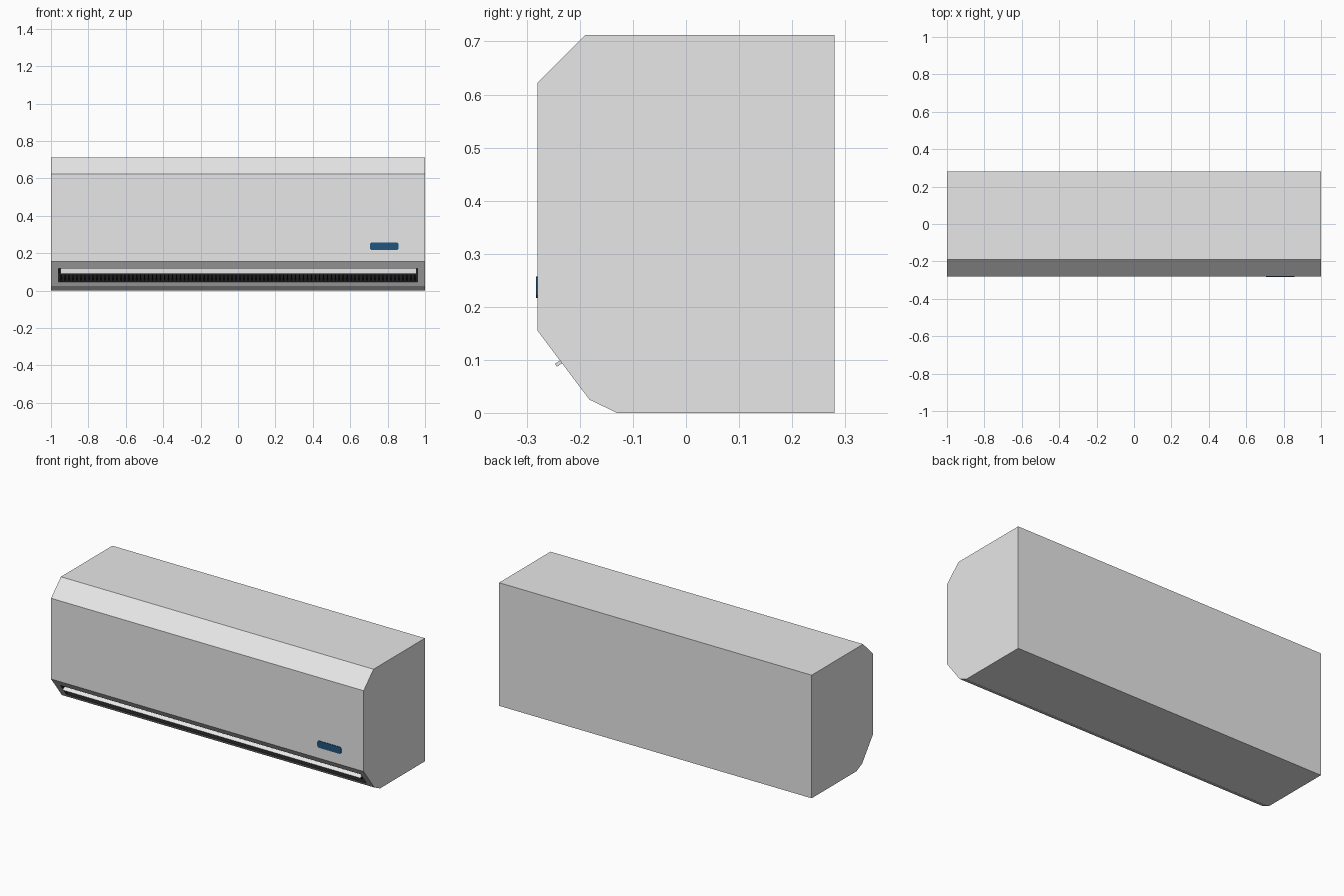
import bpy, bmesh
from mathutils import Vector

if "Cube" in bpy.data.objects:
    bpy.data.objects.remove(bpy.data.objects["Cube"])


def material(name, rgb):
    m = bpy.data.materials.new(name)
    m.diffuse_color = (*rgb, 1)
    m.use_nodes = True
    m.node_tree.nodes["Principled BSDF"].inputs["Base Color"].default_value = m.diffuse_color
    return m


WHITE = material("white_plastic", (0.8, 0.8, 0.8))
BLACK = material("black_interior", (0.012, 0.012, 0.012))
BLUE = material("blue_display", (0.014, 0.09, 0.21))


def add_prism(bm, profile, x0, x1):
    """Extrude a (y, z) profile from x0 to x1."""
    a = [bm.verts.new((x0, y, z)) for y, z in profile]
    b = [bm.verts.new((x1, y, z)) for y, z in profile]
    bm.faces.new(a)
    bm.faces.new(b[::-1])
    n = len(a)
    for i in range(n):
        bm.faces.new((a[i], b[i], b[(i + 1) % n], a[(i + 1) % n]))


def finish(bm, name, *mats):
    bmesh.ops.recalc_face_normals(bm, faces=bm.faces)
    me = bpy.data.meshes.new(name)
    bm.to_mesh(me)
    bm.free()
    for m in mats:
        me.materials.append(m)
    ob = bpy.data.objects.new(name, me)
    bpy.context.collection.objects.link(ob)
    return ob


INWARD = Vector((0, 0.8, 0.6))       # into the sloped outlet face
SLOT_HI, SLOT_LO = 0.118, 0.045      # slot height range


def slope_y(z):
    """y of the sloped outlet face at height z."""
    return -0.28 + (0.155 - z) * 0.098 / 0.13


# Casing with a recessed air outlet in the sloped face
bm = bmesh.new()
add_prism(bm, [(0.28, 0), (0.28, 0.712), (-0.19, 0.712), (-0.28, 0.622),
               (-0.28, 0.155), (-0.182, 0.025), (-0.13, 0)], -1, 1)
bmesh.ops.recalc_face_normals(bm, faces=bm.faces)
slope = min(bm.faces, key=lambda f: (f.normal + INWARD).length)
bmesh.ops.inset_region(bm, faces=[slope], thickness=0.03)
for v in slope.verts:
    z = SLOT_HI if v.co.z > 0.09 else SLOT_LO
    v.co = (0.96 if v.co.x > 0 else -0.96, slope_y(z), z)
ext = bmesh.ops.extrude_discrete_faces(bm, faces=[slope])
floor = ext["faces"][0]
bmesh.ops.translate(bm, verts=floor.verts, vec=INWARD * 0.08)
floor.material_index = 1
for e in floor.edges:
    for f in e.link_faces:
        f.material_index = 1
finish(bm, "casing", WHITE, BLACK)


# Row of upright guide fins inside the outlet
def at(z, depth):
    return (slope_y(z) + INWARD.y * depth, z + INWARD.z * depth)


bm = bmesh.new()
fins = 90
for i in range(fins):
    x = -0.945 + 1.89 * i / (fins - 1)
    add_prism(bm, [at(0.046, 0.015), at(0.088, 0.015), at(0.088, 0.079), at(0.046, 0.079)],
              x - 0.003, x + 0.003)
finish(bm, "guide_fins", BLACK)

# Long tilted louvre poking out of the outlet
bm = bmesh.new()
tip, along, thick = Vector((-0.247, 0.0925)), Vector((0.84, 0.54)), Vector((0.0035, -0.0055))
back = tip + along * 0.065
add_prism(bm, [tip, back, back + thick, tip + thick], -0.95, 0.955)
finish(bm, "louvre", WHITE)

# Rounded display plate on the front
bm = bmesh.new()
bmesh.ops.create_cube(bm, size=1)
for v in bm.verts:
    v.co = (0.7815 + v.co.x * 0.153, -0.28 + v.co.y * 0.006, 0.237 + v.co.z * 0.04)
corners = [e for e in bm.edges
           if abs(e.verts[0].co.y - e.verts[1].co.y) > 0.003]
bmesh.ops.bevel(bm, geom=corners, offset=0.011, segments=3, profile=0.5, affect='EDGES')
finish(bm, "display", BLUE)
